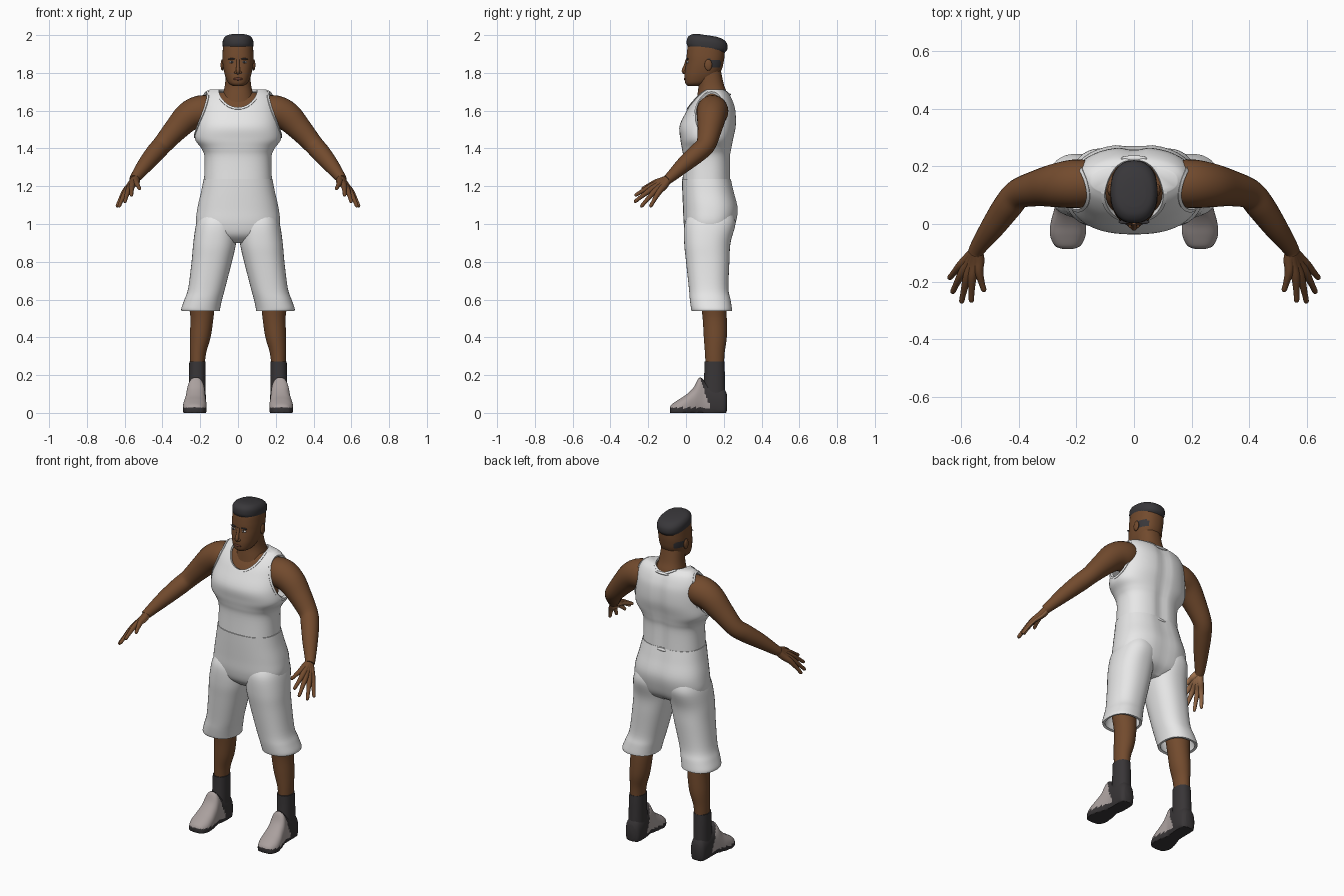
import bpy, bmesh, math
from mathutils import Vector, Matrix

if "Cube" in bpy.data.objects:
    bpy.data.objects.remove(bpy.data.objects["Cube"])


def material(name, r, g, b):
    m = bpy.data.materials.new(name)
    m.use_nodes = True
    m.diffuse_color = (r, g, b, 1)
    m.node_tree.nodes["Principled BSDF"].inputs["Base Color"].default_value = (r, g, b, 1)
    return m


skin = material("brown skin", .17, .07, .027)
palm = material("light palm", .42, .2, .09)
lip = material("lip", .12, .04, .025)
hair = material("dark hair", .04, .038, .042)
white = material("white cloth", .82, .82, .82)
grey = material("shoe grey", .4, .35, .34)
dark = material("dark rubber", .04, .036, .038)

parts = []


def finish(name, bm, mats, mirror=False, paint=None):
    """Turn a bmesh into a smooth object, painting faces by a rule."""
    bmesh.ops.recalc_face_normals(bm, faces=bm.faces)
    bm.normal_update()
    for f in bm.faces:
        f.smooth = True
        if paint:
            f.material_index = paint(f.calc_center_median(), f.normal)
    me = bpy.data.meshes.new(name)
    bm.to_mesh(me)
    bm.free()
    for m in mats:
        me.materials.append(m)
    ob = bpy.data.objects.new(name, me)
    bpy.context.scene.collection.objects.link(ob)
    if mirror:
        mod = ob.modifiers.new("mirror", 'MIRROR')
        mod.use_mirror_merge = False
    parts.append(ob)
    return ob


def spline(rows, k=5):
    """Smooth rows of numbers with a Catmull-Rom curve."""
    out = []
    for i in range(len(rows) - 1):
        quad = zip(rows[max(i - 1, 0)], rows[i], rows[i + 1], rows[min(i + 2, len(rows) - 1)])
        quad = list(quad)
        for j in range(k):
            t = j / k
            out.append([b + t / 2 * (c - a + t * (2*a - 5*b + 4*c - d + t * (3*(b - c) + d - a)))
                        for a, b, c, d in quad])
    return out + [list(rows[-1])]


def skin_rings(bm, loops, caps=(True, True)):
    rings = [[bm.verts.new(p) for p in loop] for loop in loops]
    n = len(rings[0])
    for r, s in zip(rings, rings[1:]):
        for i in range(n):
            bm.faces.new((r[i], r[(i + 1) % n], s[(i + 1) % n], s[i]))
    if caps[0]:
        bm.faces.new(rings[0])
    if caps[1]:
        bm.faces.new(rings[-1])


def loft(name, rings, mats, along_y=False, n=40, power=2.3, caps=(True, True),
         mirror=False, groove=0, grow=0, warp=None, paint=None):
    """Rings are (position, x0, x1, b0, b1); four values mean (z, half width, y0, y1)."""
    rings = [r if len(r) == 5 else (r[0], -r[1], r[1], r[2], r[3]) for r in rings]
    loops = []
    for t, x0, x1, b0, b1 in spline(rings):
        loop = []
        for i in range(n):
            a = math.tau * (i + .5) / n
            u, v = [math.copysign(abs(w) ** (2 / power), w) for w in (math.cos(a), math.sin(a))]
            x = (x0 + x1) / 2 + ((x1 - x0) / 2 + grow) * u
            b = (b0 + b1) / 2 + ((b1 - b0) / 2 + grow) * v
            co = Vector((x, t, max(b, 0))) if along_y else Vector((x, b, t))
            if v > 0:
                co.y -= groove * math.exp(-(x / .03) ** 2)
            if warp:
                warp(co)
            loop.append(co)
        loops.append(loop)
    bm = bmesh.new()
    skin_rings(bm, loops, caps)
    return finish(name, bm, mats, mirror, paint)


def tube(bm, path, n=16):
    """Round tube through (x, y, z, radius) points."""
    rows = spline(path)
    pts = [Vector(r[:3]) for r in rows]
    loops = []
    for i, (p, row) in enumerate(zip(pts, rows)):
        d = (pts[min(i + 1, len(pts) - 1)] - pts[max(i - 1, 0)]).normalized()
        u = d.cross(Vector((.3, -.5, 1))).normalized()
        v = d.cross(u)
        loops.append([p + row[3] * (u * math.cos(math.tau * j / n) + v * math.sin(math.tau * j / n))
                      for j in range(n)])
    skin_rings(bm, loops)


def ball(name, loc, radii, mat, mirror=False, seg=24):
    bm = bmesh.new()
    mat4 = Matrix.Translation(loc) @ Matrix.Diagonal((*radii, 1))
    bmesh.ops.create_uvsphere(bm, u_segments=seg, v_segments=seg // 2, radius=1, matrix=mat4)
    return finish(name, bm, [mat], mirror)


def solidify(ob, depth):
    mod = ob.modifiers.new("thickness", 'SOLIDIFY')
    mod.thickness, mod.offset = depth, -1


def boolean(ob, cutter, how='DIFFERENCE'):
    mod = ob.modifiers.new("cut", 'BOOLEAN')
    mod.operation, mod.object, mod.solver = how, cutter, 'EXACT'


# Head with shaved patches, neck and chest
def head_paint(c, normal):
    return int(abs(c.x) > .04 and .12 < c.y < .185 and 1.83 < c.z < 1.875 - (c.y - .12) * .2)


loft("head", [(1.73, .025, .01, .07), (1.745, .05, -.004, .12), (1.78, .067, -.008, .165),
              (1.82, .077, -.004, .19), (1.86, .082, .002, .2), (1.9, .082, .004, .205),
              (1.95, .077, .012, .205), (1.975, .06, .04, .18)], [skin, hair], paint=head_paint)
loft("neck", [(1.6, .1, .05, .22), (1.68, .082, .06, .22), (1.74, .069, .065, .2),
              (1.81, .064, .05, .185)], [skin])
loft("chest", [(1.3, .15, .01, .22), (1.5, .168, -.005, .235), (1.6, .175, .03, .24),
               (1.66, .15, .065, .225), (1.695, .1, .09, .21)], [skin])


# Flat topped hair, tilted back
def tilt(co):
    co.z -= .15 * (co.y - .02)


loft("hair", [(1.935, .075, .01, .205), (1.955, .081, .003, .219), (1.985, .08, .008, .217),
              (2.005, .066, .03, .195), (2.013, .04, .06, .16)], [hair], warp=tilt)

# Face
ball("ears", (.083, .118, 1.842), (.009, .02, .03), skin, True)
ball("eyes", (.033, .01, 1.857), (.014, .008, .006), white, True)
ball("irises", (.033, .004, 1.857), (.006, .004, .006), dark, True)
ball("brows", (.034, .007, 1.874), (.02, .007, .004), hair, True)
ball("nostrils", (.011, -.005, 1.803), (.009, .01, .007), skin, True)
ball("lips", (0, -.003, 1.768), (.024, .009, .008), lip)
bm = bmesh.new()
tube(bm, [(0, .006, 1.87, .008), (0, -.004, 1.835, .009), (0, -.012, 1.81, .011),
          (0, -.005, 1.796, .007)])
finish("nose", bm, [skin])

# Arms
bm = bmesh.new()
tube(bm, [(.1, .14, 1.6, .07), (.19, .14, 1.598, .084), (.26, .135, 1.57, .078),
          (.33, .125, 1.5, .064), (.4, .105, 1.42, .052), (.44, .06, 1.375, .05),
          (.49, -.01, 1.315, .042), (.54, -.08, 1.25, .029), (.55, -.1, 1.235, .026)], 28)
finish("arms", bm, [skin], True)

# Hands: one tube for each finger, fanning out from the wrist
wrist = Vector((.545, -.09, 1.242))
tips = [(.52, -.235, 1.185), (.565, -.272, 1.15), (.6, -.275, 1.115),
        (.632, -.24, 1.09), (.643, -.19, 1.09)]
inward = Vector((-.72, .25, -.62))
bm = bmesh.new()
for i, tip in enumerate(tips):
    reach = Vector(tip) - wrist
    knuckle = wrist + reach * .5 - inward * .008
    mid = wrist + reach * .8 - inward * .004
    tube(bm, [(*wrist, .02), (*(wrist + reach * .25), .02), (*knuckle, .0155),
              (*mid, .0105), (*(wrist + reach * .96), .009), (*tip, .003)])
finish("hands", bm, [skin, palm], True, lambda c, nrm: int(nrm.dot(inward) > .45))

# Vest: a thin shell with neck and arm openings and raised trims
vest_rings = [(1.228, .18, -.018, .238), (1.35, .177, -.015, .236), (1.4, .194, -.022, .243),
              (1.45, .228, -.03, .252), (1.52, .222, -.034, .266), (1.6, .21, .004, .264),
              (1.65, .2, .035, .25), (1.69, .178, .07, .228), (1.712, .15, .1, .2)]


def vest_shell(name, grow=0):
    ob = loft(name, vest_rings, [white], n=64, power=2.4, caps=(False, True),
              groove=.012, grow=grow)
    solidify(ob, .008 + grow)
    return ob


openings = {"neck": ((0, .075, 1.75), (.108, .16, .145), False),
            "armhole": ((.3, .12, 1.62), (.15, .105, .17), True)}
vest = vest_shell("vest")
cutters = []
for name, (loc, radii, mirror) in openings.items():
    inner = ball(name + "_cutter", loc, radii, white, mirror, 56)
    outer = ball(name + "_trim_cutter", loc, [r + .012 for r in radii], white, mirror, 56)
    cutters += [inner, outer]
    boolean(vest, inner)
    trim = vest_shell(name + "_trim", .005)
    boolean(trim, outer, 'INTERSECT')
    boolean(trim, inner)
for c in cutters:
    c.hide_render = True
    parts.remove(c)

# Shorts
loft("shorts_hips", [(1.237, .183, -.022, .24), (1.17, .196, -.02, .256), (1.08, .216, -.016, .277),
                     (1.0, .222, -.012, .265), (.94, .19, .005, .24), (.9, .09, .05, .19)],
     [white], groove=.014, power=2.4)
shorts = loft("shorts_legs", [(1.06, .02, .2, .02, .25), (1.0, .006, .222, -.008, .262),
                              (.9, .01, .237, -.01, .236), (.8, .032, .246, 0, .23),
                              (.66, .068, .264, .015, .225), (.6, .084, .284, .02, .236),
                              (.555, .094, .3, .026, .243), (.54, .096, .299, .03, .243)],
              [white], caps=(True, False), mirror=True)
solidify(shorts, .014)
ball("waist_tag", (0, .232, 1.225), (.032, .008, .009), white)
ball("collar_tag", (0, .228, 1.685), (.045, .01, .007), white)

# Legs and socks
loft("legs", [(.8, .09, .23, .05, .2), (.6, .12, .258, .075, .21), (.5, .13, .252, .088, .216),
              (.4, .145, .255, .094, .216), (.32, .168, .255, .1, .205), (.24, .178, .253, .104, .2)],
     [skin], mirror=True, power=2)
loft("socks", [(.272, .172, .258, .098, .203), (.2, .172, .26, .096, .206), (.1, .172, .262, .09, .208)],
     [dark], mirror=True)


# Shoes: dark sole and heel, grey front
def shoe_paint(c, normal):
    return int(c.z < .028 or c.y > .085 + (.15 - c.z) * .35)


loft("shoes", [(-.086, .21, .25, .01, .03), (-.075, .185, .275, -.02, .046),
               (-.04, .168, .291, -.03, .07), (0, .166, .29, -.03, .096),
               (.04, .17, .28, -.03, .135), (.072, .174, .272, -.03, .188),
               (.105, .172, .266, -.03, .165), (.16, .168, .266, -.03, .15),
               (.2, .174, .262, -.03, .13), (.216, .192, .248, .01, .1)],
     [grey, dark], along_y=True, power=2.4, mirror=True, paint=shoe_paint)

# Apply modifiers, drop the cutters, keep only real edges sharp
bpy.ops.object.select_all(action='DESELECT')
for ob in parts:
    ob.select_set(True)
bpy.context.view_layer.objects.active = parts[0]
bpy.ops.object.convert(target='MESH')
for c in cutters:
    bpy.data.objects.remove(c)
bpy.ops.object.shade_smooth_by_angle(angle=math.radians(50))
